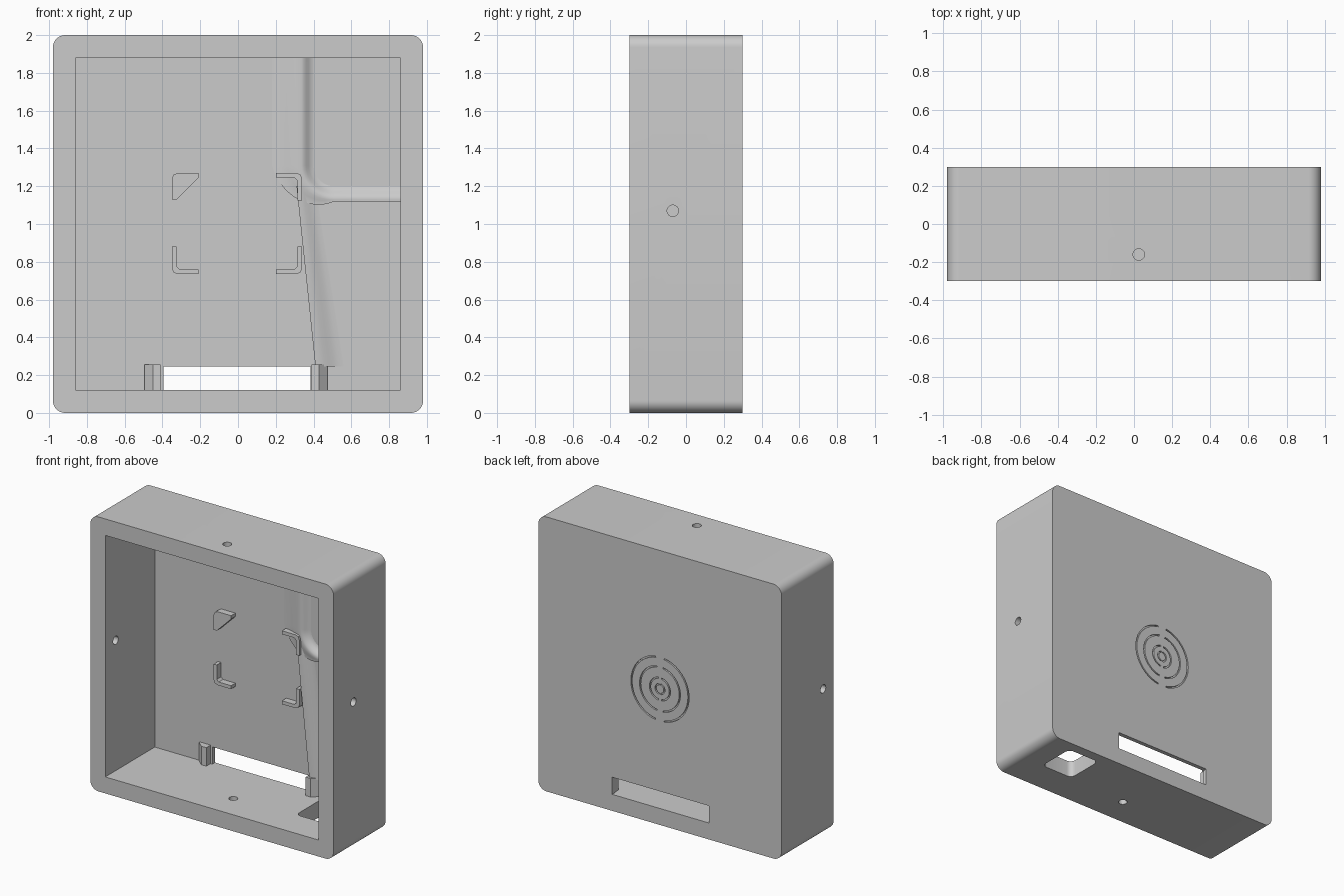
import bpy, bmesh
from math import sin, cos, pi, radians
from mathutils import Vector

if "Cube" in bpy.data.objects:
    bpy.data.objects.remove(bpy.data.objects["Cube"], do_unlink=True)

W, D, H = 0.98, 0.30, 2.0      # half width, half depth, height
PANEL = 0.27                   # inner face of the back panel

grey = bpy.data.materials.new("matte grey")
grey.use_nodes = True
grey.diffuse_color = (0.6, 0.6, 0.6, 1)
grey.node_tree.nodes["Principled BSDF"].inputs["Base Color"].default_value = (0.6, 0.6, 0.6, 1)


def finish(bm, name):
    bmesh.ops.recalc_face_normals(bm, faces=bm.faces)
    mesh = bpy.data.meshes.new(name)
    bm.to_mesh(mesh)
    bm.free()
    mesh.materials.append(grey)
    obj = bpy.data.objects.new(name, mesh)
    bpy.context.collection.objects.link(obj)
    return obj


def prism(name, points, axis, start, end):
    """Extrude a 2D outline along 'y' (points are x, z) or 'z' (points are x, y)."""
    bm = bmesh.new()
    place = (lambda p, t: (p[0], t, p[1])) if axis == "y" else (lambda p, t: (p[0], p[1], t))
    face = bm.faces.new([bm.verts.new(place(p, start)) for p in points])
    new = bmesh.ops.extrude_face_region(bm, geom=[face])["geom"]
    shift = Vector(place((0, 0), end - start))
    bmesh.ops.translate(bm, vec=shift, verts=[v for v in new if isinstance(v, bmesh.types.BMVert)])
    return finish(bm, name)


def rounded(x0, x1, z0, z1, r, steps=10):
    pts = []
    for k, (cx, cz) in enumerate([(x1 - r, z1 - r), (x0 + r, z1 - r), (x0 + r, z0 + r), (x1 - r, z0 + r)]):
        for i in range(steps + 1):
            a = pi / 2 * (k + i / steps)
            pts.append((cx + r * cos(a), cz + r * sin(a)))
    return pts


def rect(x0, x1, z0, z1):
    return [(x0, z0), (x1, z0), (x1, z1), (x0, z1)]


def rod(name, centre, along, length, r=0.03):
    bm = bmesh.new()
    bmesh.ops.create_cone(bm, cap_ends=True, segments=24, radius1=r, radius2=r, depth=length)
    turn = Vector((0, 0, 1)).rotation_difference(Vector(along)).to_matrix()
    bmesh.ops.rotate(bm, verts=bm.verts, matrix=turn)
    bmesh.ops.translate(bm, verts=bm.verts, vec=centre)
    return finish(bm, name)


def cut(target, cutter):
    mod = target.modifiers.new("cut", "BOOLEAN")
    mod.operation, mod.solver, mod.object = "DIFFERENCE", "EXACT", cutter
    bpy.context.view_layer.objects.active = target
    bpy.ops.object.modifier_apply(modifier=mod.name)
    bpy.data.objects.remove(cutter, do_unlink=True)


def smooth(obj, angle=35):
    bpy.ops.object.select_all(action="DESELECT")
    obj.select_set(True)
    bpy.context.view_layer.objects.active = obj
    bpy.ops.object.shade_smooth_by_angle(angle=radians(angle))


def loft(name, sections, angle=50):
    """Skin a strip between matching cross-sections and close it into a solid."""
    bm = bmesh.new()
    rows = [[bm.verts.new(p) for p in s] for s in sections]
    n = len(rows[0])
    for a, b in zip(rows, rows[1:]):
        for i in range(n):
            j = (i + 1) % n
            bm.faces.new((a[i], a[j], b[j], b[i]))
    bm.faces.new(rows[0])
    bm.faces.new(rows[-1])
    smooth(finish(bm, name), angle)


# Housing: rounded box, open at the front
case = prism("housing", rounded(-W, W, 0, H, 0.065), "y", -D, D)
cut(case, prism("cavity_cutter", rect(-0.86, 0.86, 0.12, 1.88), "y", -D - 0.1, PANEL))

# Back slot, square cable opening in the floor, screw holes
cut(case, prism("slot_cutter", rect(-0.395, 0.385, 0.12, 0.245), "y", 0.2, 0.4))
cut(case, prism("cable_cutter", rounded(0.51, 0.77, -0.06, 0.225, 0.04, 6), "z", -0.1, 0.2))
for centre, along in [((0.92, -0.07, 1.07), (1, 0, 0)), ((-0.92, -0.18, 1.07), (1, 0, 0)),
                      ((0.025, -0.16, 1.94), (0, 0, 1)), ((0.025, -0.09, 0.06), (0, 0, 1))]:
    cut(case, rod("screw_cutter", centre, along, 0.3))

# Ring grooves on the back, each broken by two bridges
for r in (0.035, 0.08, 0.16, 0.23):
    for side in (0, pi):
        angles = [side + pi / 2 + 0.15 + (pi - 0.3) * i / 20 for i in range(21)]
        arc = [((r + 0.005) * cos(a), 0.99 + (r + 0.005) * sin(a)) for a in angles]
        arc += [((r - 0.005) * cos(a), 0.99 + (r - 0.005) * sin(a)) for a in reversed(angles)]
        cut(case, prism("groove_cutter", arc, "y", D - 0.012, D + 0.05))
smooth(case)

# Corner brackets that hold the square module
wedge = [(-0.35, 1.13), (-0.35, 1.24), (-0.341, 1.261), (-0.32, 1.27),
         (-0.21, 1.27), (-0.21, 1.245), (-0.325, 1.13)]
prism("upper_right_bracket", wedge, "y", PANEL - 0.05, PANEL + 0.01)
angle_bracket = [(-0.35, 0.88), (-0.35, 0.765), (-0.341, 0.744), (-0.32, 0.735), (-0.21, 0.735),
                 (-0.21, 0.76), (-0.31, 0.76), (-0.325, 0.775), (-0.325, 0.88)]
for name, sx, flip in [("lower_right_bracket", 1, False), ("lower_left_bracket", -1, False),
                       ("upper_left_bracket", -1, True)]:
    pts = [(x * sx - (0.01 if sx < 0 else 0), 2.005 - z if flip else z) for x, z in angle_bracket]
    prism(name, pts, "y", PANEL - 0.05, PANEL + 0.01)

# Chamfered guides on both ends of the slot
for name, s in [("right_slot_guide", -1), ("left_slot_guide", 1)]:
    outline = [(s * x - 0.01, y) for x, y in [(0.485, 0.28), (0.485, 0.26), (0.44, 0.22),
                                              (0.4, 0.22), (0.4, 0.28)]]
    prism(name, outline, "z", 0.115, 0.255)

# Curved ridge: runs down from the top, bends, then runs to the side wall
R, rise = 0.14, 0.035
path = [((0.37, 1.885), (1, 0), 0.0), ((0.37, 1.17 + R), (1, 0), 0.0)]
for i in range(1, 13):
    a = pi / 2 * i / 12
    path.append(((0.37 + R - R * cos(a), 1.17 + R - R * sin(a)), (cos(a), sin(a)), i / 12))
path.append(((0.865, 1.17), (0, 1), 1.0))
sections = []
for (x, z), (nx, nz), t in path:
    back = -0.19 + 0.14 * t              # foot on the outer side, a sheer step at the end
    shape = [(back, -0.01), (back, rise * t)]
    shape += [(back + (-0.035 - back) * k, rise * (t + (1 - t) * (1 - cos(pi * k)) / 2)) for k in (0.25, 0.5, 0.75, 1)]
    shape += [(-0.035 + 0.065 * k, rise * (1 + cos(pi * k)) / 2) for k in (0.2, 0.4, 0.6, 0.8, 1)]
    shape.append((0.03, -0.01))
    sections.append([(x + nx * o, PANEL - h, z + nz * o) for o, h in shape])
loft("curved_ridge", sections)

# Slanted ridge: sheer on one side, fading out on the other
sections = []
for x, z, width in [(0.31, 1.2, 0.1), (0.41, 0.245, 0.15)]:
    shape = [(0, -0.01)] + [(width * k / 6, rise * (1 + cos(pi * k / 6)) / 2) for k in range(7)] + [(width, -0.01)]
    sections.append([(x + o, PANEL - h, z) for o, h in shape])
loft("slanted_ridge", sections)
